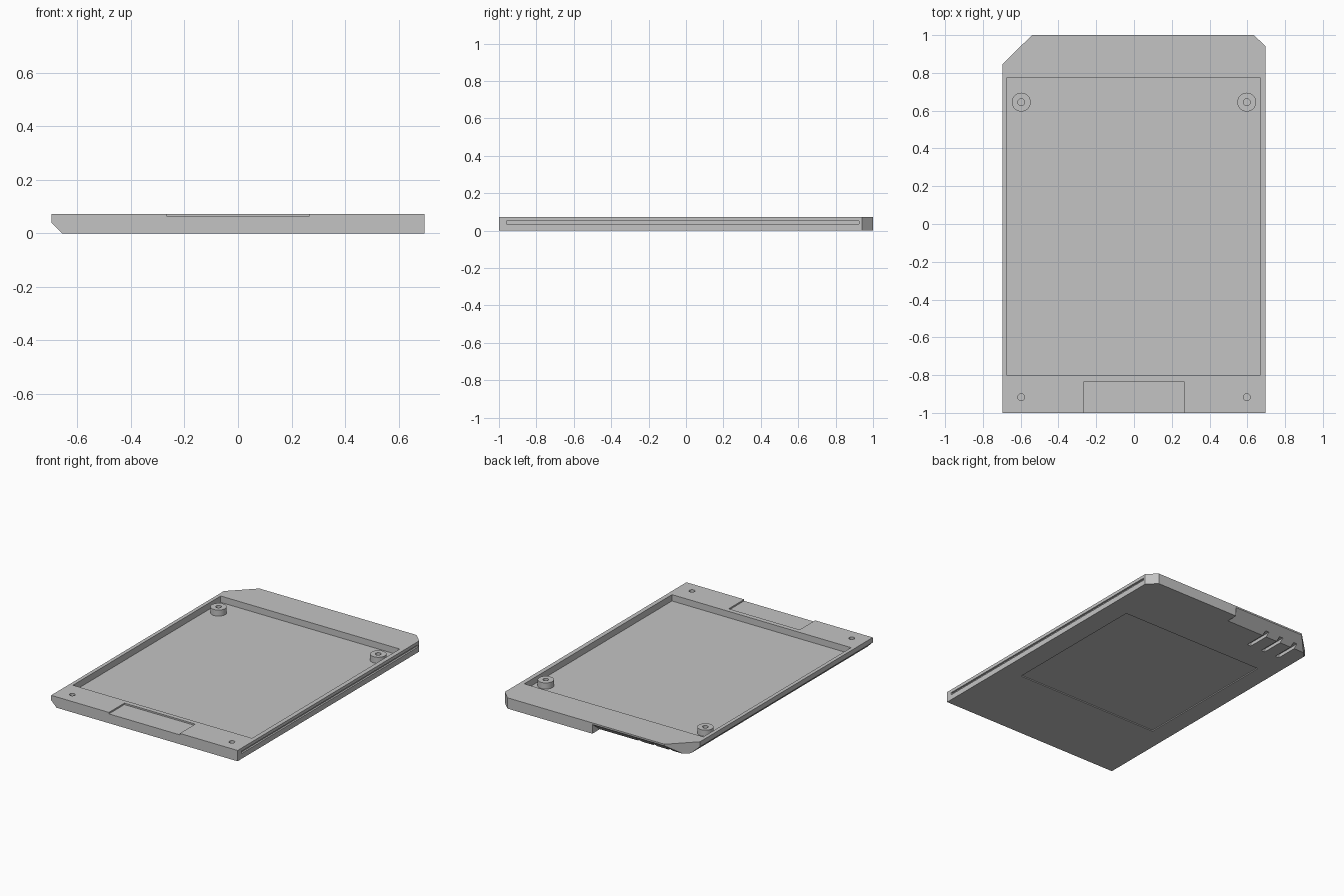
import bpy, bmesh
from mathutils import Vector

if "Cube" in bpy.data.objects:
    bpy.data.objects.remove(bpy.data.objects["Cube"], do_unlink=True)

H = 0.073        # shell height
FLOOR = 0.03     # top of the tray floor
W = 0.697        # half width

grey = bpy.data.materials.new("light_grey_plastic")
grey.use_nodes = True
grey.diffuse_color = (0.55, 0.55, 0.55, 1)
grey.node_tree.nodes["Principled BSDF"].inputs["Base Color"].default_value = (0.55, 0.55, 0.55, 1)


def link(name, bm):
    bmesh.ops.recalc_face_normals(bm, faces=bm.faces)
    mesh = bpy.data.meshes.new(name)
    bm.to_mesh(mesh)
    bm.free()
    mesh.materials.append(grey)
    ob = bpy.data.objects.new(name, mesh)
    bpy.context.collection.objects.link(ob)
    return ob


def prism(name, points, push):
    """Extrude a closed outline along a vector."""
    bm = bmesh.new()
    face = bm.faces.new([bm.verts.new(p) for p in points])
    out = bmesh.ops.extrude_face_region(bm, geom=[face])
    moved = [g for g in out["geom"] if isinstance(g, bmesh.types.BMVert)]
    bmesh.ops.translate(bm, verts=moved, vec=Vector(push))
    return link(name, bm)


def box(name, x0, x1, y0, y1, z0, z1):
    return prism(name, [(x0, y0, z0), (x1, y0, z0), (x1, y1, z0), (x0, y1, z0)], (0, 0, z1 - z0))


def cylinder(name, x, y, r, z0, z1):
    bm = bmesh.new()
    bmesh.ops.create_cone(bm, cap_ends=True, segments=32, radius1=r, radius2=r, depth=z1 - z0)
    bmesh.ops.translate(bm, verts=bm.verts, vec=(x, y, (z0 + z1) / 2))
    return link(name, bm)


def cut(ob, cutter):
    """Subtract the cutter, bake the result and discard the cutter."""
    cutter.hide_render = True
    mod = ob.modifiers.new("cut", "BOOLEAN")
    mod.operation, mod.solver, mod.object = "DIFFERENCE", "EXACT", cutter
    bpy.context.view_layer.update()
    baked = bpy.data.meshes.new_from_object(ob.evaluated_get(bpy.context.evaluated_depsgraph_get()))
    ob.modifiers.clear()
    ob.data = baked
    bpy.data.objects.remove(cutter, do_unlink=True)


# Shell: slab with a large and a small clipped rear corner
outline = [(-W, -1), (W, -1), (W, 0.94), (0.635, 1), (-0.54, 1), (-W, 0.845)]
shell = prism("shell", [(x, y, 0) for x, y in outline], (0, 0, H))

# Long bevel under the -x edge
cut(shell, prism("edge_bevel", [(-W - 0.04, -1.1, 0.08), (-W - 0.04, -1.1, -0.04),
                                (-W + 0.08, -1.1, -0.04)], (0, 2.2, 0)))
# Tray cavity
cut(shell, box("cavity", -0.672, 0.667, -0.803, 0.775, FLOOR, 0.2))
# Shallow thumb recess on the front rim
cut(shell, box("thumb_recess", -0.265, 0.265, -1.1, -0.835, H - 0.01, 0.2))
# Narrow groove along the +x side
cut(shell, box("side_groove", W - 0.012, 0.8, -0.96, 0.925, 0.036, 0.051))
# Label recess underneath
cut(shell, box("label_recess", -0.53, 0.55, -0.45, 0.58, -0.1, 0.007))
# Sloped undercut on half of the rear edge
cut(shell, prism("rear_slope", [(0, 0.92, 0), (0, 1, 0.062), (0, 1.1, 0.062), (0, 1.1, -0.1),
                                (0, 0.92, -0.1)], (-0.9, 0, 0)))
# Grip slots running into the slope
for x in (-0.3, -0.415, -0.53):
    cut(shell, box("grip_slot", x - 0.014, x + 0.014, 0.77, 1.1, -0.1, 0.022))
    
# Screw holes in front, hollow screw posts at the rear
for side, label in ((1, "left"), (-1, "right")):
    x = 0.597 * side
    cut(shell, cylinder("screw_hole", x, -0.917, 0.018, FLOOR, 0.2))
    post = cylinder(label + "_screw_post", x, 0.645, 0.05, FLOOR - 0.005, H - 0.002)
    cut(post, cylinder("post_hole", x, 0.645, 0.018, FLOOR, 0.2))

# Smooth the round walls, keep edges crisp
bpy.ops.object.select_all(action="DESELECT")
for ob in bpy.context.collection.objects:
    if ob.type == "MESH" and ob.name.endswith(("shell", "post")):
        ob.select_set(True)
        bpy.context.view_layer.objects.active = ob
bpy.ops.object.shade_smooth_by_angle(angle=0.5)
